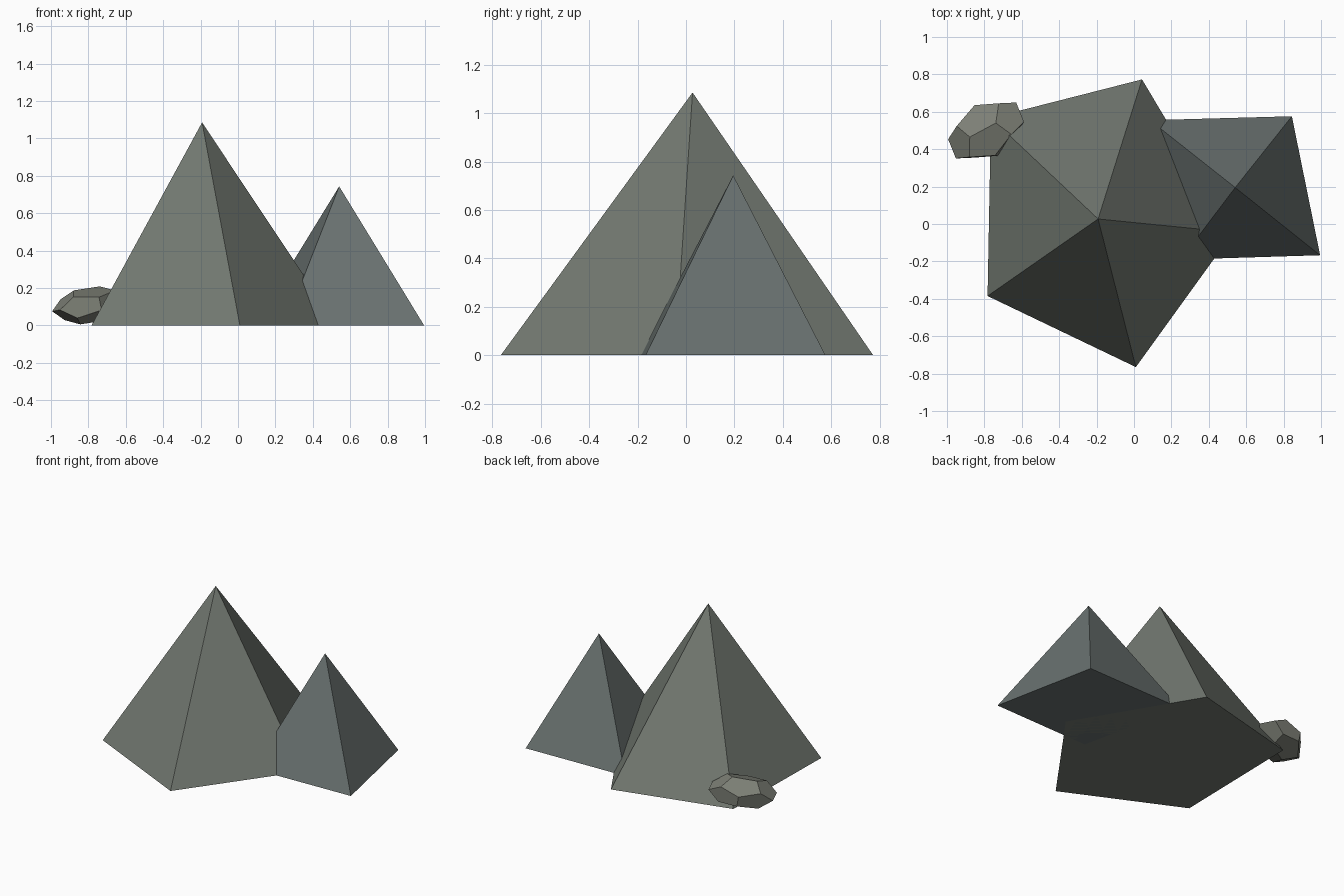
import bpy, bmesh
from mathutils import Vector, Matrix

if "Cube" in bpy.data.objects:
    bpy.data.objects.remove(bpy.data.objects["Cube"])


def make_object(name, bm, color):
    bmesh.ops.recalc_face_normals(bm, faces=bm.faces[:])
    mesh = bpy.data.meshes.new(name)
    bm.to_mesh(mesh)
    bm.free()
    obj = bpy.data.objects.new(name, mesh)
    bpy.context.collection.objects.link(obj)
    mat = bpy.data.materials.new(name + "_stone")
    mat.diffuse_color = (*color, 1)
    mat.use_nodes = True
    mat.node_tree.nodes["Principled BSDF"].inputs["Base Color"].default_value = mat.diffuse_color
    mesh.materials.append(mat)
    return obj


def peak(name, base, apex, color):
    """Closed pyramid standing on the ground."""
    bm = bmesh.new()
    ring = [bm.verts.new((x, y, 0)) for x, y in base]
    tip = bm.verts.new(apex)
    bm.faces.new(ring)
    for i, v in enumerate(ring):
        bm.faces.new((v, ring[(i + 1) % len(ring)], tip))
    return make_object(name, bm, color)


# Five-sided main peak
peak("main_peak",
     [(0.01, -0.765), (0.53, -0.045), (0.043, 0.773), (-0.765, 0.567), (-0.783, -0.385)],
     (-0.192, 0.027, 1.085), (0.17, 0.19, 0.165))

# Four-sided side peak
peak("side_peak",
     [(0.25, -0.19), (0.995, -0.167), (0.844, 0.576), (0.085, 0.555)],
     (0.541, 0.195, 0.743), (0.14, 0.165, 0.16))

# Boulder: dodecahedron, squashed and turned
phi = (1 + 5 ** 0.5) / 2
bm = bmesh.new()
for a in (-1, 1):
    for b in (-1, 1):
        for c in (-1, 1):
            bm.verts.new((a, b, c))
        for k in range(3):
            p = (0, a / phi, b * phi)
            bm.verts.new((p[k], p[(k + 1) % 3], p[(k + 2) % 3]))
bmesh.ops.convex_hull(bm, input=bm.verts[:])
bmesh.ops.dissolve_limit(bm, angle_limit=0.05, verts=bm.verts[:], edges=bm.edges[:])

# Map three neighbouring corners to their measured offsets from the centre
source = Matrix(((1, 1, 1), (0, 1 / phi, phi), (1 / phi, phi, 0))).transposed()
target = Matrix(((-0.087, -0.035, 0.080),
                 (0.052, 0.040, 0.1015),
                 (-0.157, 0.024, 0.033))).transposed()
shape = target @ source.inverted()
for v in bm.verts:
    v.co = shape @ v.co + Vector((-0.791, 0.50, 0.107))
make_object("boulder", bm, (0.21, 0.22, 0.185))
